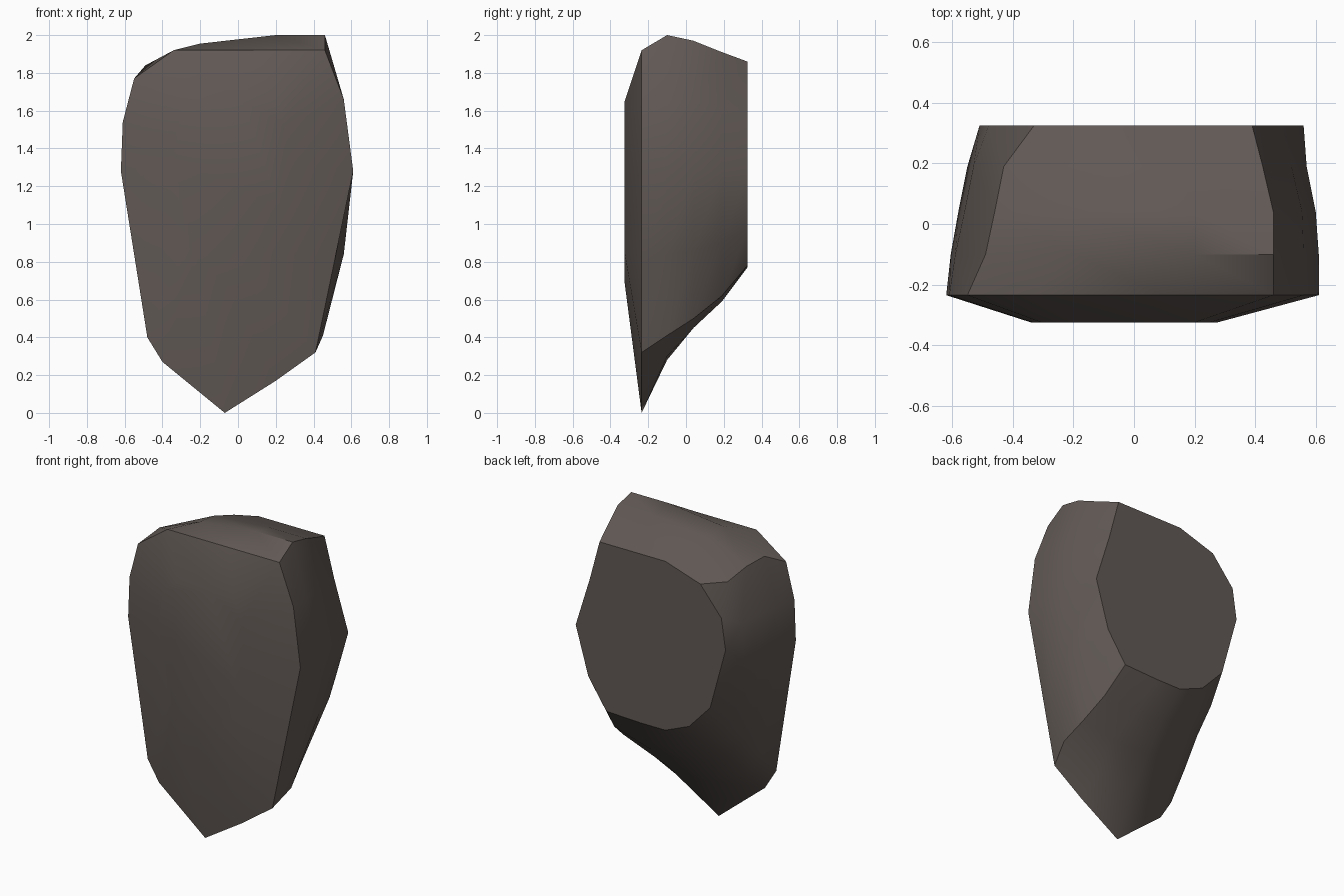
import bpy, bmesh, math

# Cross-sections of the boulder (x, z), stepping from the front rim to the back face
rim = [(-.07, 0), (.2, .17), (.41, .32), (.51, .80), (.61, 1.28), (.56, 1.66), (.46, 1.92),
       (.1, 1.92), (-.34, 1.92), (-.55, 1.77), (-.61, 1.54), (-.62, 1.28), (-.48, .4), (-.4, .27)]
shoulder = [(-.07, .28), (.2, .30), (.45, .41), (.56, .84), (.61, 1.28), (.56, 1.66), (.46, 2.0),
            (.2, 2.0), (-.2, 1.955), (-.49, 1.84), (-.59, 1.54), (-.605, 1.28), (-.47, .56), (-.36, .4)]
middle = [(-.07, .45), (.2, .45), (.42, .5), (.55, .86), (.6, 1.28), (.555, 1.66), (.46, 1.97),
          (.2, 1.97), (-.2, 1.94), (-.46, 1.82), (-.56, 1.54), (-.58, 1.28), (-.45, .72), (-.33, .56)]
rear = [(-.05, .6), (.15, .59), (.38, .62), (.52, .9), (.57, 1.28), (.52, 1.62), (.425, 1.91),
        (.15, 1.91), (-.16, 1.9), (-.43, 1.77), (-.53, 1.53), (-.55, 1.28), (-.43, .85), (-.28, .69)]
back = [(-.08, .77), (.1, .77), (.34, .78), (.47, .97), (.56, 1.28), (.46, 1.6), (.39, 1.86),
        (.15, 1.86), (-.08, 1.86), (-.33, 1.78), (-.48, 1.6), (-.51, 1.4), (-.4, 1.0), (-.25, .84)]

# Flat front facet is a half-size copy of the rim
front = [(x * .5 - .03, z * .5 + .69) for x, z in rim]
sections = [(-.325, front), (-.235, rim), (-.1, shoulder), (.04, middle), (.19, rear), (.325, back)]

# Skin the cross-sections and cap both ends
bm = bmesh.new()
rings = [[bm.verts.new((x, y, z)) for x, z in pts] for y, pts in sections]
for a, b in zip(rings, rings[1:]):
    for i in range(len(a)):
        j = (i + 1) % len(a)
        bm.faces.new((a[i], a[j], b[j], b[i]))
bm.faces.new(rings[0])
bm.faces.new(rings[-1])
bmesh.ops.recalc_face_normals(bm, faces=bm.faces)
mesh = bpy.data.meshes.new("boulder")
bm.to_mesh(mesh)
bm.free()
boulder = bpy.data.objects.new("boulder", mesh)
bpy.context.collection.objects.link(boulder)

# Dark brown stone
stone = bpy.data.materials.new("stone")
stone.diffuse_color = (0.12, 0.10, 0.09, 1)
mesh.materials.append(stone)

# Soft facets with crisp main edges
bpy.context.view_layer.objects.active = boulder
boulder.select_set(True)
bpy.ops.object.shade_smooth_by_angle(angle=math.radians(35))
